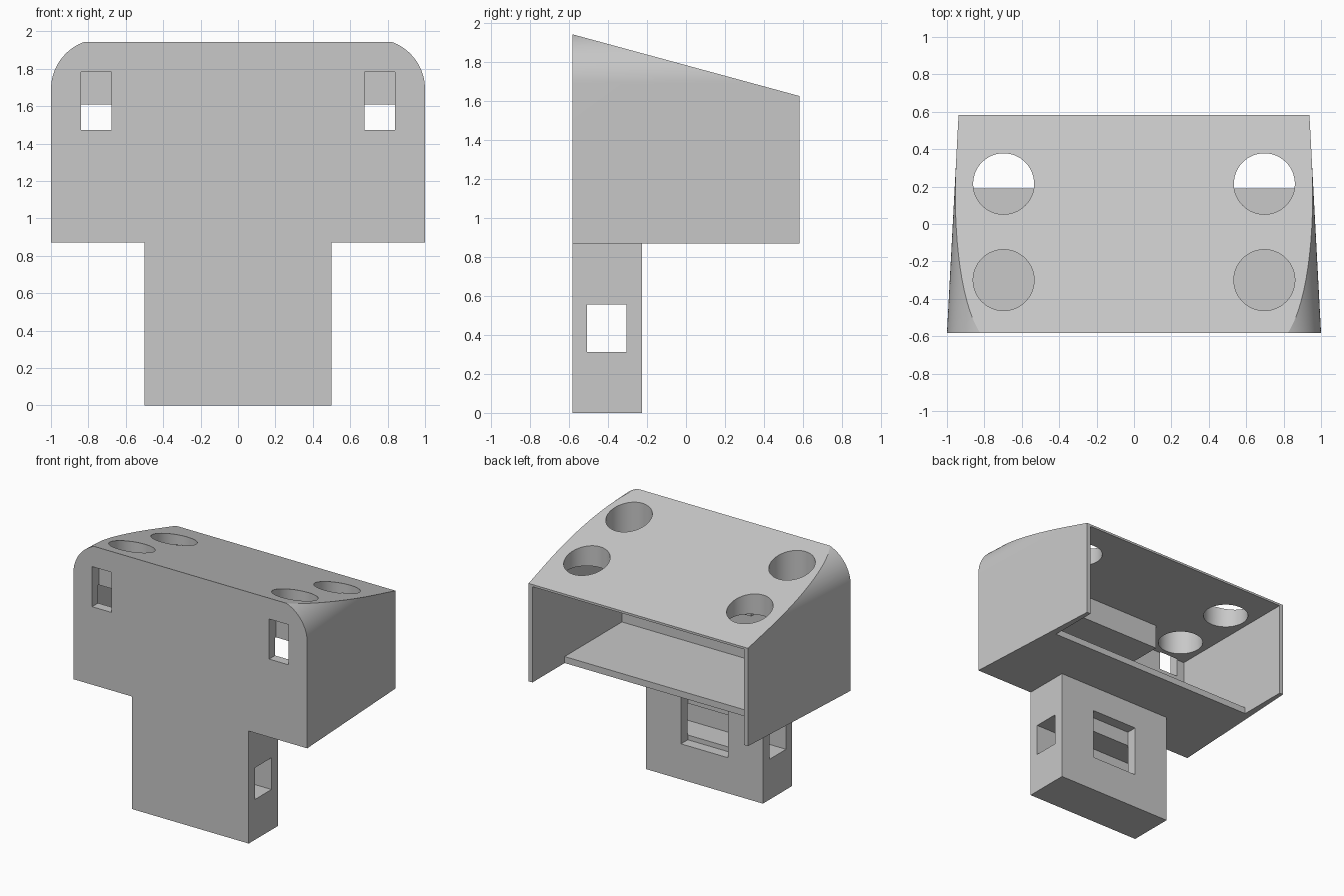
import bpy, bmesh, math
from mathutils import Vector

if "Cube" in bpy.data.objects:
    bpy.data.objects.remove(bpy.data.objects["Cube"], do_unlink=True)

grey = bpy.data.materials.new("light_grey")
grey.use_nodes = True
COLOUR = (0.58, 0.58, 0.58, 1)
grey.diffuse_color = COLOUR
grey.node_tree.nodes["Principled BSDF"].inputs["Base Color"].default_value = COLOUR

FRONT, BACK = -0.583, 0.583
HEAD_Z, CEILING = 0.87, 1.61
STEM_BACK = -0.225


def finish(name, bm):
    bmesh.ops.recalc_face_normals(bm, faces=bm.faces)
    mesh = bpy.data.meshes.new(name)
    bm.to_mesh(mesh)
    bm.free()
    mesh.materials.append(grey)
    obj = bpy.data.objects.new(name, mesh)
    bpy.context.collection.objects.link(obj)
    return obj


def box(name, x, y, z):
    bm = bmesh.new()
    bmesh.ops.create_cube(bm, size=1)
    for v in bm.verts:
        v.co = [r[0] + (c + 0.5) * (r[1] - r[0]) for c, r in zip(v.co, (x, y, z))]
    return finish(name, bm)


def cylinder(name, x, y, z, radius):
    bm = bmesh.new()
    bmesh.ops.create_cone(bm, cap_ends=True, segments=64, radius1=radius,
                          radius2=radius, depth=z[1] - z[0])
    bmesh.ops.translate(bm, verts=bm.verts, vec=(x, y, sum(z) / 2))
    return finish(name, bm)


def combine(target, other, operation):
    mod = target.modifiers.new(operation.lower(), 'BOOLEAN')
    mod.operation, mod.object, mod.solver = operation, other, 'EXACT'
    bpy.context.view_layer.objects.active = target
    bpy.ops.object.modifier_apply(modifier=mod.name)
    bpy.data.objects.remove(other, do_unlink=True)


# Head: rounded profile lofted from the wide front to the narrower back
def head_profile(half_width, radius=0.27, centre_z=1.69, steps=20):
    right = [(half_width, HEAD_Z)]
    for i in range(steps + 1):
        a = math.pi / 2 * i / steps
        right.append((half_width - radius + radius * math.cos(a),
                      centre_z + radius * math.sin(a)))
    return right + [(-x, z) for x, z in reversed(right)]


bm = bmesh.new()
rings = [[bm.verts.new((x, y, z)) for x, z in head_profile(w)]
         for y, w in ((FRONT, 1.0), (BACK, 0.938))]
for ring in rings:
    bm.faces.new(ring)
count = len(rings[0])
for i in range(count):
    j = (i + 1) % count
    bm.faces.new((rings[0][i], rings[0][j], rings[1][j], rings[1][i]))

# Sloping top
slope = (1.944 - 1.627) / (BACK - FRONT)
cut = bmesh.ops.bisect_plane(bm, geom=bm.verts[:] + bm.edges[:] + bm.faces[:],
                             plane_co=(0, FRONT, 1.944),
                             plane_no=Vector((0, slope, 1)).normalized(),
                             clear_outer=True)
rim = [e for e in cut["geom_cut"] if isinstance(e, bmesh.types.BMEdge)]
bmesh.ops.contextual_create(bm, geom=rim)
body = finish("mount_body", bm)

# Open-backed cavity with a short floor
combine(body, box("cavity", (-0.905, 0.905), (-0.51, 0.8), (0.92, CEILING)), 'DIFFERENCE')
combine(body, box("floor_gap", (-0.905, 0.905), (0.19, 0.8), (0.7, 1.2)), 'DIFFERENCE')

# Stem below and block under the ceiling
combine(body, box("stem", (-0.5, 0.5), (FRONT, STEM_BACK), (0, 0.9)), 'UNION')
combine(body, box("ceiling_block", (-0.4, 0.4), (-0.55, STEM_BACK), (1.42, 1.65)), 'UNION')

# Stem tunnel and rear window
combine(body, box("tunnel", (-0.7, 0.7), (-0.508, -0.305), (0.312, 0.557)), 'DIFFERENCE')
combine(body, box("window", (-0.2, 0.2), (-0.308, -0.1), (0.275, 0.67)), 'DIFFERENCE')

# Round top holes and front slots on both sides
for side in (-1, 1):
    for y in (-0.3, 0.215):
        combine(body, cylinder("hole", side * 0.697, y, (1.5, 2.1), 0.163), 'DIFFERENCE')
    xs = sorted((side * 0.675, side * 0.84))
    combine(body, box("slot", xs, (-0.7, -0.5), (1.473, 1.783)), 'DIFFERENCE')

bpy.ops.object.select_all(action='DESELECT')
body.select_set(True)
bpy.context.view_layer.objects.active = body
bpy.ops.object.shade_smooth_by_angle(angle=math.radians(20))
